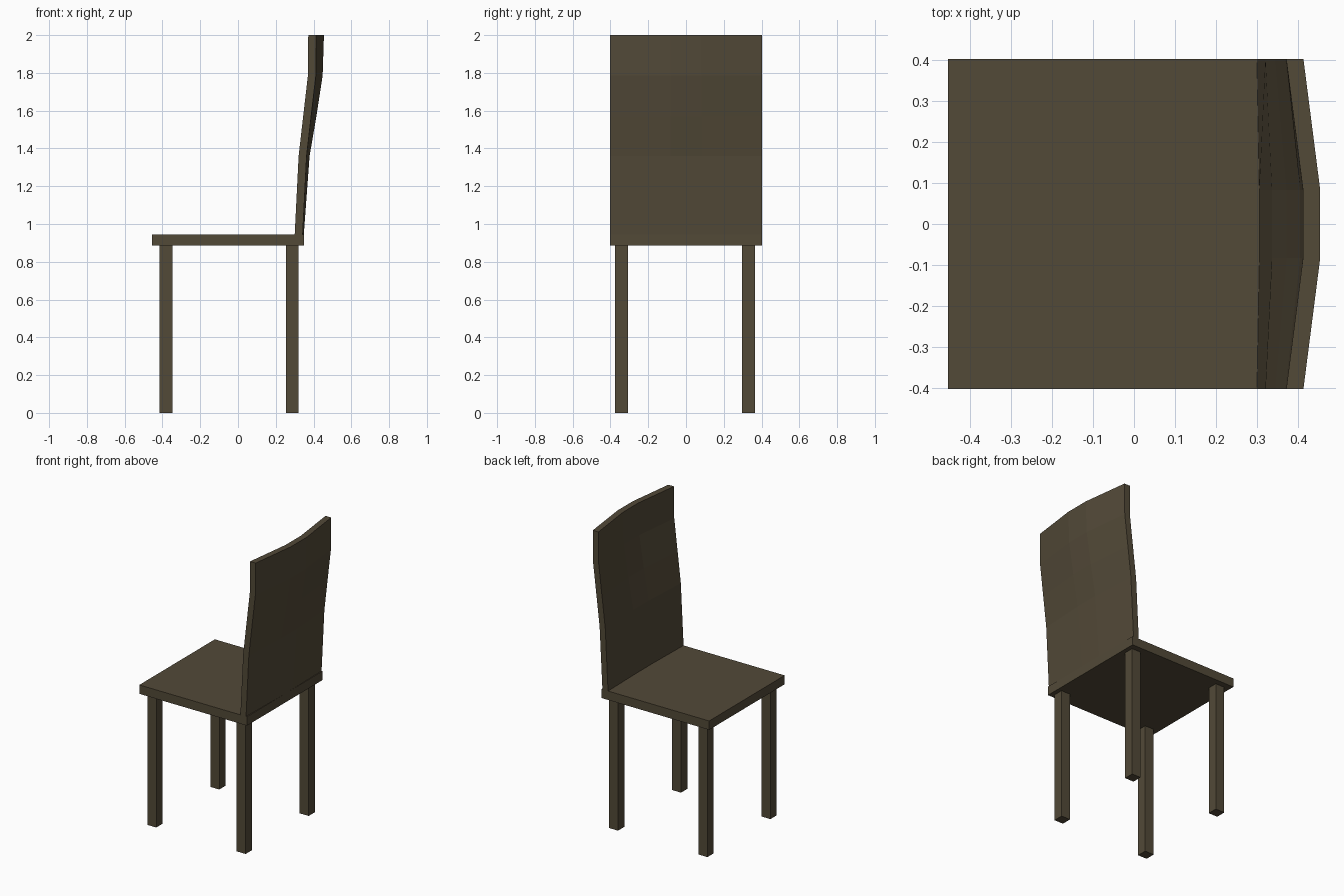
import bpy, bmesh

if "Cube" in bpy.data.objects:
    bpy.data.objects.remove(bpy.data.objects["Cube"])

wood = bpy.data.materials.new("dark olive wood")
wood.diffuse_color = (0.085, 0.067, 0.039, 1)
wood.use_nodes = True
wood.node_tree.nodes["Principled BSDF"].inputs["Base Color"].default_value = wood.diffuse_color


def finish(name, bm):
    bmesh.ops.recalc_face_normals(bm, faces=bm.faces[:])
    mesh = bpy.data.meshes.new(name)
    bm.to_mesh(mesh)
    bm.free()
    mesh.materials.append(wood)
    obj = bpy.data.objects.new(name, mesh)
    bpy.context.collection.objects.link(obj)
    return obj


def box(name, x0, x1, y0, y1, z0, z1):
    bm = bmesh.new()
    bmesh.ops.create_cube(bm, size=1)
    for v in bm.verts:
        v.co.x = x0 + (v.co.x + 0.5) * (x1 - x0)
        v.co.y = y0 + (v.co.y + 0.5) * (y1 - y0)
        v.co.z = z0 + (v.co.z + 0.5) * (z1 - z0)
    return finish(name, bm)


# Seat
HALF = 0.403
box("seat", -0.455, 0.349, -HALF, HALF, 0.885, 0.945)

# Four square legs
for end, x in (("front", -0.415), ("back", 0.253)):
    for side, y in (("right", -0.375), ("left", 0.297)):
        box(f"{end}_{side}_leg", x, x + 0.067, y, y + 0.067, 0, 0.89)

# Curved backrest: rows of (height, x at the sides, x in the middle)
rows = [(0.94, 0.300, 0.306), (1.36, 0.321, 0.337), (1.57, 0.345, 0.373),
        (1.785, 0.370, 0.406), (2.0, 0.372, 0.413)]
THICK = 0.042
bm = bmesh.new()
rings = []
for z, side, mid in rows:
    line = [(side, -HALF), (mid, -0.083), (mid, 0.083), (side, HALF)]
    loop = [(x, y) for x, y in line] + [(x + THICK, y) for x, y in reversed(line)]
    rings.append([bm.verts.new((x, y, z)) for x, y in loop])
for low, high in zip(rings, rings[1:]):
    for i in range(8):
        j = (i + 1) % 8
        bm.faces.new((low[i], low[j], high[j], high[i]))
for ring in (rings[0], rings[-1]):
    for i in range(3):
        bm.faces.new((ring[i], ring[i + 1], ring[6 - i], ring[7 - i]))
finish("backrest", bm)
